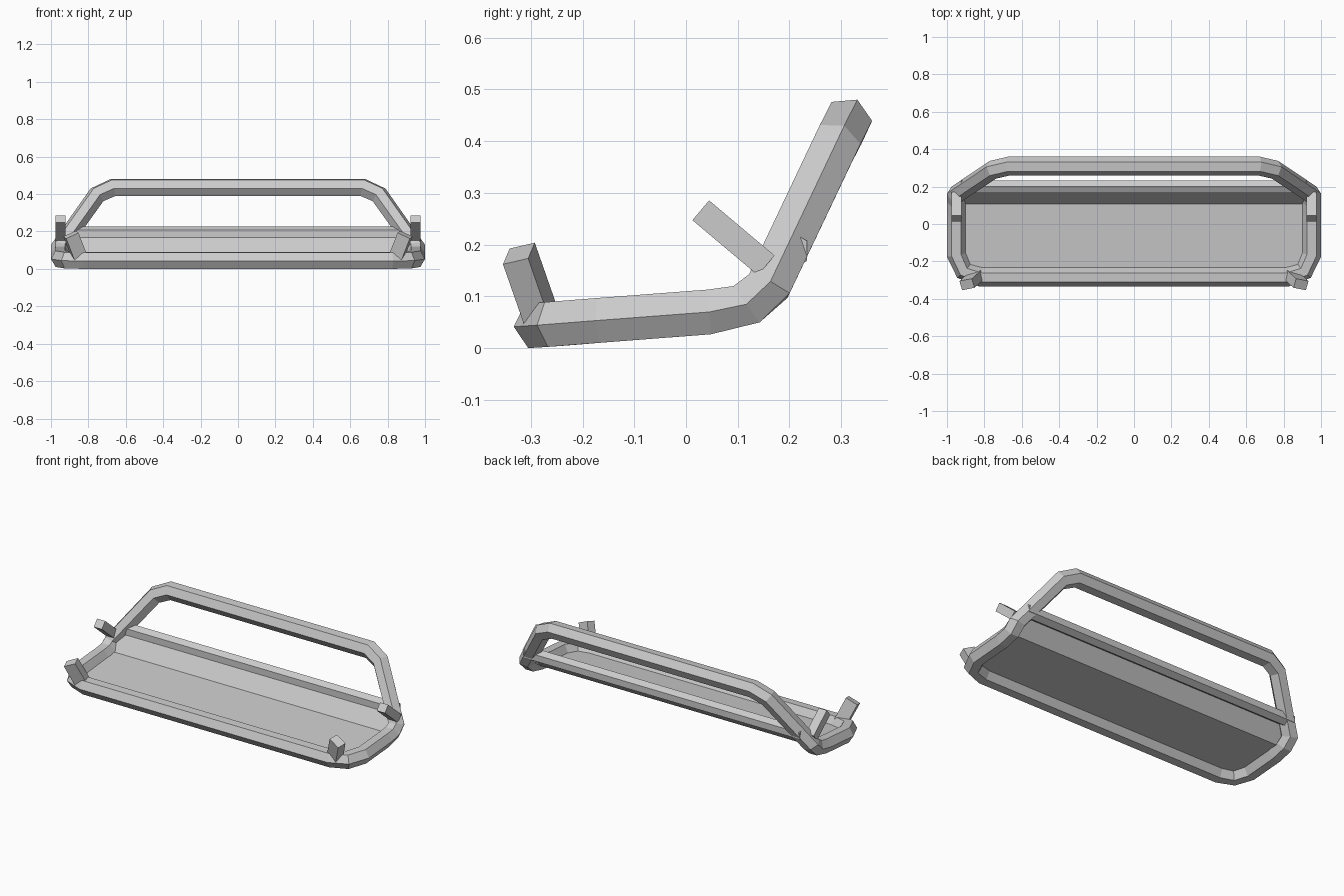
import bpy, bmesh
from math import sin, cos, pi, radians
from mathutils import Vector as V

if "Cube" in bpy.data.objects:
    bpy.data.objects.remove(bpy.data.objects["Cube"])


def make(name, verts, faces):
    me = bpy.data.meshes.new(name)
    bm = bmesh.new()
    vs = [bm.verts.new(v) for v in verts]
    for f in faces:
        bm.faces.new([vs[i] for i in f])
    bmesh.ops.recalc_face_normals(bm, faces=bm.faces)
    bm.to_mesh(me)
    bm.free()
    ob = bpy.data.objects.new(name, me)
    bpy.context.collection.objects.link(ob)
    return ob


def loft(name, rings, closed):
    n, m = len(rings[0]), len(rings)
    faces = []
    for i in range(m if closed else m - 1):
        j = (i + 1) % m
        for k in range(n):
            l = (k + 1) % n
            faces.append((i*n+k, i*n+l, j*n+l, j*n+k))
    if not closed:
        faces += [tuple(range(n)), tuple(range((m-1)*n, m*n))]
    return make(name, [v for r in rings for v in r], faces)


def stub(name, a, b, side, w, d):
    # square post from a to b, side gives the roll
    a, b = V(a), V(b)
    t = (b - a).normalized()
    s = V(side)
    s = (s - t * s.dot(t)).normalized()
    q = t.cross(s)
    ring = [s*w + q*d, s*w - q*d, -s*w - q*d, -s*w + q*d]
    return loft(name, [[p + o for o in ring] for p in (a, b)], False)


# frame half path: centre point, outward direction (x, in-plane), tilt of the plane
R = 0.05
half = [
    ((0.82, -0.283, 0.045), (0.2, -1.0), 4),
    ((0.91, -0.252, 0.047), (0.7, -0.72), 4),
    ((0.95, -0.165, 0.054), (1.0, -0.2), 4),
    ((0.95, 0.045, 0.07), (1.0, 0.0), 4),
    ((0.95, 0.117, 0.085), (1.0, 0.0), 36),
    ((0.95, 0.159, 0.12), (1.0, 0.2), 65),
    ((0.754, 0.29, 0.396), (0.68, 0.75), 65),
    ((0.668, 0.31, 0.435), (0.25, 1.0), 65),
]


def section(p, o, deg, sx):
    a = radians(deg)
    out = V((o[0], o[1]*cos(a), o[1]*sin(a)))
    nor = V((0, -sin(a), cos(a)))
    pts = []
    for k in range(6):
        v = V(p) + R*(out*cos(k*pi/3) + nor*sin(k*pi/3))
        pts.append(V((v.x*sx, v.y, v.z)))
    return pts


rings = [section(*h, 1) for h in half] + [section(*h, -1) for h in reversed(half)]
loft("tube_frame", rings, True)

# seat floor with clipped front corners, and sloping rear riser
right = [(0.82, -0.283, 0.045), (0.91, -0.252, 0.047), (0.95, -0.165, 0.054), (0.95, 0.107, 0.078)]
left = [(-x, y, z) for x, y, z in reversed(right)]
riser = [(-0.95, 0.175, 0.175), (0.95, 0.175, 0.175)]
make("seat_panel", right + left + riser, [range(8), (3, 4, 8, 9)])

# hexagonal bar along the rear of the seat
bar = [(0.2 + 0.039*cos(pi/6 + k*pi/3), 0.188 + 0.039*sin(pi/6 + k*pi/3)) for k in range(6)]
loft("rear_bar", [[(x, y, z) for y, z in bar] for x in (-0.925, 0.925)], False)

# mounting stubs
for s, side in ((1, "right"), (-1, "left")):
    stub("rear_stub_" + side, (0.948*s, 0.155, 0.16), (0.948*s, 0.0285, 0.2665), (1, 0, 0), 0.027, 0.025)
    stub("front_stub_" + side, (0.845*s, -0.28, 0.06), (0.893*s, -0.323, 0.183), (s, -0.3, 0), 0.037, 0.026)
